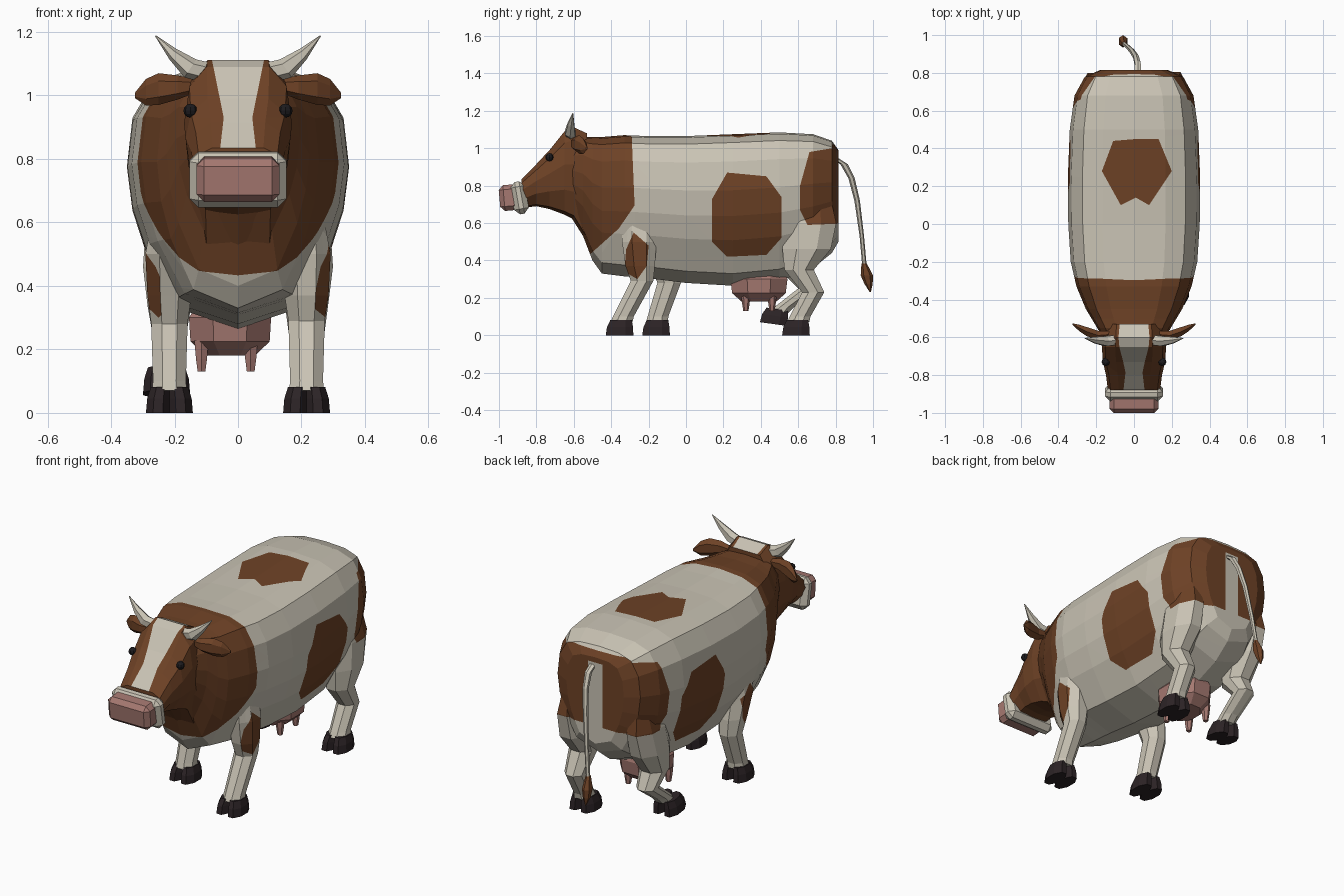
import bpy
import bmesh
from math import cos, sin, pi, radians
from mathutils import Vector, Matrix

if "Cube" in bpy.data.objects:
    bpy.data.objects.remove(bpy.data.objects["Cube"])


def material(name, *rgb):
    m = bpy.data.materials.new(name)
    m.use_nodes = True
    m.diffuse_color = (*rgb, 1)
    m.node_tree.nodes["Principled BSDF"].inputs["Base Color"].default_value = (*rgb, 1)
    return m


WHITE = material("cream white", .59, .55, .46)
BROWN = material("coat brown", .155, .054, .019)
PINK = material("skin pink", .38, .19, .165)
HOOF = material("hoof dark", .025, .017, .019)
EYE = material("eye black", .012, .011, .013)
X, Y, Z = Vector((1, 0, 0)), Vector((0, 1, 0)), Vector((0, 0, 1))


def finish(name, bm, *mats):
    bmesh.ops.recalc_face_normals(bm, faces=bm.faces)
    mesh = bpy.data.meshes.new(name)
    bm.to_mesh(mesh)
    bm.free()
    for m in mats:
        mesh.materials.append(m)
    obj = bpy.data.objects.new(name, mesh)
    bpy.context.collection.objects.link(obj)
    return obj


def loft(rings):
    """Skin a list of equal rings of points and cap both ends."""
    bm = bmesh.new()
    rows = [[bm.verts.new(p) for p in ring] for ring in rings]
    for a, b in zip(rows, rows[1:]):
        for i in range(len(a)):
            k = (i + 1) % len(a)
            bm.faces.new((a[i], a[k], b[k], b[i]))
    bm.faces.new(rows[0])
    bm.faces.new(rows[-1][::-1])
    bmesh.ops.recalc_face_normals(bm, faces=bm.faces)
    return bm


def trunk(profile, stations):
    """Mirrored half profile scaled to each (y, top, bottom, half width)."""
    full = profile + [(-u, v) for u, v in profile[-2:0:-1]]
    return loft([[(u * w, y, lo + v * (hi - lo)) for u, v in full]
                 for y, hi, lo, w in stations])


def tube(stations, u=X, v=Y, sides=8):
    """Ovals of radii ru, rv along stations (x, y, z, ru, rv)."""
    turn = [(i + .5) * 2 * pi / sides for i in range(sides)]
    return loft([[Vector((x, y, z)) + u * (ru * cos(t)) + v * (rv * sin(t)) for t in turn]
                 for x, y, z, ru, rv in stations])


def paint(bm, outline, i, j, keep):
    """Cut a convex outline, seen along the third axis, into the kept faces."""
    bm.normal_update()
    for f in bm.faces:
        if f.material_index == 0 and keep(f.calc_center_median(), f.normal):
            f.material_index = 2
    mid = [sum(p[k] for p in outline) / len(outline) for k in (0, 1)]
    for a, b in zip(outline, outline[1:] + outline[:1]):
        co, no, centre = Vector(), Vector(), Vector()
        co[i], co[j] = a
        centre[i], centre[j] = mid
        no[i], no[j] = b[1] - a[1], a[0] - b[0]
        no.normalize()
        if no.dot(centre - co) > 0:
            no.negate()
        faces = [f for f in bm.faces if f.material_index == 2]
        edges = {e for f in faces for e in f.edges}
        verts = {p for f in faces for p in f.verts}
        bmesh.ops.bisect_plane(bm, geom=faces + list(edges) + list(verts),
                               plane_co=co, plane_no=no, dist=1e-5)
        for f in bm.faces:
            if f.material_index == 2 and (f.calc_center_median() - co).dot(no) > 0:
                f.material_index = 0
    for f in bm.faces:
        if f.material_index == 2:
            f.material_index = 1


def block(name, centre, size, bevel, mat, tilt):
    bm = bmesh.new()
    bmesh.ops.create_cube(bm, size=1, matrix=Matrix.Diagonal((*size, 1)))
    bmesh.ops.bevel(bm, geom=bm.edges[:], offset=bevel, segments=1, affect='EDGES')
    bm.transform(Matrix.Translation(centre) @ Matrix.Rotation(radians(tilt), 4, 'X'))
    return finish(name, bm, mat)


# Body and neck
body = trunk(
    [(0, 1), (.48, .99), (.78, .945), (.95, .82), (1, .63), (.95, .46), (.83, .3), (.55, .08), (0, 0)],
    [(.815, .99, .5, .18), (.78, 1.04, .44, .26), (.68, 1.075, .36, .315), (.5, 1.085, .29, .34),
     (.25, 1.075, .265, .35), (0, 1.065, .28, .348), (-.2, 1.065, .305, .335), (-.33, 1.07, .315, .305),
     (-.45, 1.06, .33, .255), (-.5, 1.06, .4, .225), (-.55, 1.06, .53, .195), (-.62, 1.03, .64, .155)])
shoulder = [(-1, 1.3), (-.3, 1.3), (-.29, 1.06), (-.14, .89), (-.36, .57), (-.55, .4), (-1, .4)]
flank = [(.22, .87), (.43, .85), (.51, .74), (.51, .52), (.43, .43), (.22, .42), (.14, .5), (.14, .73)]
rump = [(.66, .98), (.9, 1.02), (.9, .6), (.65, .59), (.61, .67), (.61, .8)]
paint(body, shoulder, 1, 2, lambda c, n: True)
for s in (1, -1):
    paint(body, flank, 1, 2, lambda c, n: c.x * s > .02)
    paint(body, rump, 1, 2, lambda c, n: c.x * s > .02 and n.y < .9)
    paint(body, [(s * .045, .6), (s * .4, .6), (s * .4, 1.02), (s * .045, 1.02)], 0, 2,
          lambda c, n: n.y > .9)
paint(body, [(-.4, .96), (.4, .96), (.4, 1.02), (-.4, 1.02)], 0, 2, lambda c, n: n.y > .5)
paint(body, [(.01, .14), (.08, .1), (.2, .28), (.13, .45), (.01, .45)], 0, 1, lambda c, n: n.z > .6)
paint(body, [(.01, .14), (-.07, .1), (-.17, .28), (-.11, .44), (.01, .45)], 0, 1, lambda c, n: n.z > .6)
finish("body", body, WHITE, BROWN)

# Head with a pale blaze
head = trunk(
    [(0, 1), (.58, 1), (.9, .86), (1, .6), (.92, .3), (.62, .04), (0, 0)],
    [(-.53, 1.08, .5, .16), (-.6, 1.112, .62, .165), (-.65, 1.09, .645, .17), (-.73, .99, .675, .165),
     (-.8, .915, .69, .148), (-.88, .835, .68, .138)])
paint(head, [(-.1, 1.2), (.1, 1.2), (.045, .93), (-.045, .93)], 0, 2, lambda c, n: n.z > .2)
paint(head, [(-.045, .93), (.045, .93), (.06, .8), (-.06, .8)], 0, 2, lambda c, n: n.z > .2)
finish("head", head, BROWN, WHITE)
block("muzzle", (0, -.89, .735), (.305, .08, .175), .028, WHITE, 10)
block("nose", (0, -.945, .736), (.262, .105, .138), .024, PINK, 5)

for s, side in ((1, "left"), (-1, "right")):
    # Horn, ear and eye
    across = Vector((-.55 * s, 0, .83))
    finish("horn_" + side, tube(
        [(s * .07, -.61, 1.065, .03, .036), (s * .15, -.62, 1.085, .03, .034),
         (s * .205, -.615, 1.13, .02, .02), (s * .26, -.605, 1.188, .002, .002)],
        Y, across, 6), WHITE)
    finish("ear_" + side, tube(
        [(s * .13, -.585, 1.03, .02, .02), (s * .19, -.59, 1.025, .028, .038),
         (s * .25, -.57, 1.02, .028, .05), (s * .29, -.55, 1.01, .02, .042),
         (s * .325, -.53, 1.0, .004, .008)], Y, Z, 6), BROWN)
    eye = bmesh.new()
    bmesh.ops.create_uvsphere(eye, u_segments=8, v_segments=6, radius=.022)
    eye.transform(Matrix.Translation((s * .15, -.73, .952)))
    finish("eye_" + side, eye, EYE)


def hoof(name, x, y, z, tilt):
    """Two cloven toes, wider at the sole."""
    for toe in (-1, 1):
        bm = tube([(toe * .036, 0, 0, .041, .08), (toe * .034, .002, .045, .039, .075),
                   (toe * .028, .008, .082, .033, .062)])
        bm.transform(Matrix.Translation((x, y, z)) @ Matrix.Rotation(radians(tilt), 4, 'X'))
        finish(name + ("_inner_toe" if toe * x < 0 else "_outer_toe"), bm, HOOF)


# Legs as (y, z, half width, half depth) from fetlock to the top
front_left = [(-.345, .07, .06, .064), (-.335, .1, .056, .06), (-.235, .29, .062, .065),
              (-.245, .37, .075, .085), (-.25, .5, .082, .1), (-.25, .66, .05, .1)]
front_right = [(-.155, .07, .06, .064), (-.15, .1, .056, .06), (-.09, .28, .062, .068),
               (-.11, .37, .075, .085), (-.15, .5, .082, .1), (-.16, .66, .05, .1)]
hind_left = [(.6, .07, .06, .064), (.61, .1, .054, .06), (.68, .23, .058, .064), (.605, .35, .075, .085),
             (.645, .46, .09, .14), (.665, .6, .08, .15), (.67, .7, .05, .12)]
hind_right = [(.495, .12, .052, .058), (.53, .155, .052, .056), (.655, .25, .058, .06),
              (.59, .34, .075, .085), (.63, .46, .09, .14), (.66, .6, .08, .15), (.67, .7, .05, .12)]
leg_spot = [(-.28, .55), (-.2, .48), (-.21, .37), (-.26, .3), (-.33, .34), (-.32, .46)]
for name, s, path, shift in (("front_leg_left", 1, front_left, 0), ("front_leg_right", -1, front_right, .11),
                             ("hind_leg_left", 1, hind_left, 0), ("hind_leg_right", -1, hind_right, 0)):
    leg = tube([(s * .216, y, z, w, d) for y, z, w, d in path])
    if name.startswith("front"):
        paint(leg, [(y + shift, z) for y, z in leg_spot], 1, 2, lambda c, n: n.x * s > .1)
    else:
        paint(leg, rump, 1, 2, lambda c, n: True)
    finish(name, leg, WHITE, BROWN)
hoof("front_hoof_left", .216, -.355, 0, 0)
hoof("front_hoof_right", -.216, -.16, 0, 0)
hoof("hind_hoof_left", .216, .588, 0, 0)
hoof("hind_hoof_right", -.225, .468, .06, -8)

# Udder and teats
finish("udder", tube([(-.025, .39, .18, .085, .1), (-.025, .39, .225, .135, .155),
                      (-.025, .39, .3, .14, .165), (-.025, .4, .36, .1, .13)]), PINK)
for x in (-.115, .04):
    for y in (.32, .46):
        finish("teat", tube([(x, y, .13, .014, .014), (x, y, .17, .02, .02),
                             (x, y, .23, .026, .026)], sides=6), PINK)

# Tail and tuft
finish("tail", tube([(.02, .79, .95, .02, .02), (.02, .845, .915, .018, .02), (.01, .885, .84, .016, .017),
                     (-.01, .915, .72, .014, .015), (-.035, .94, .53, .012, .012),
                     (-.055, .955, .36, .011, .012)], sides=6), WHITE)
finish("tail_tuft", tube([(-.053, .952, .385, .013, .014), (-.058, .967, .32, .026, .033),
                          (-.06, .976, .275, .02, .022), (-.06, .985, .232, .003, .004)], sides=6), BROWN)
